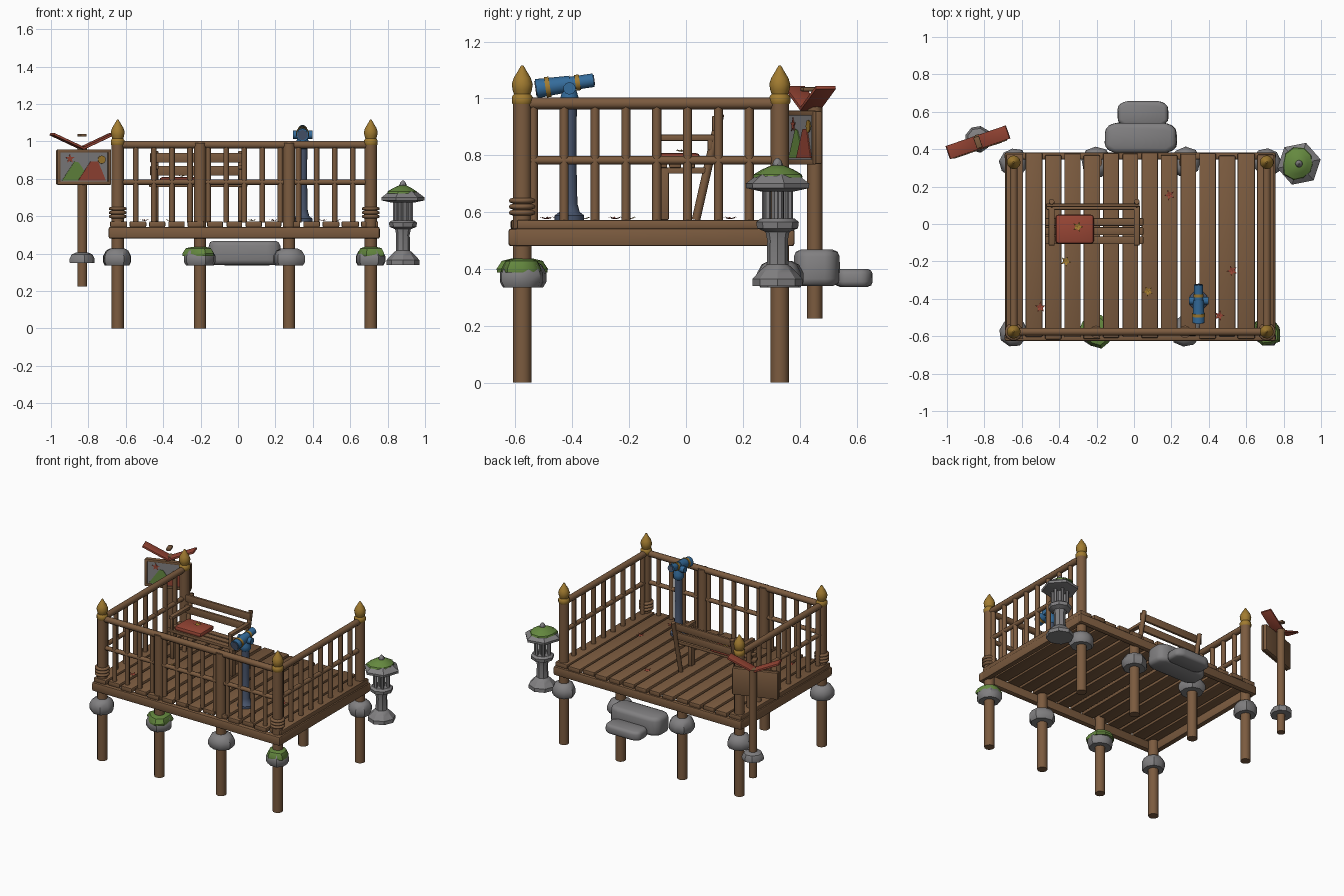
import bpy, bmesh, math, random
from mathutils import Vector, Matrix

if "Cube" in bpy.data.objects:
    bpy.data.objects.remove(bpy.data.objects["Cube"])

random.seed(4)
PI = math.pi


def mat(name, rgb):
    m = bpy.data.materials.new(name)
    m.diffuse_color = (*rgb, 1)
    m.use_nodes = True
    m.node_tree.nodes["Principled BSDF"].inputs["Base Color"].default_value = m.diffuse_color
    return m


WOOD = mat("wood brown", (0.20, 0.105, 0.05))
STONE = mat("stone grey", (0.22, 0.215, 0.22))
MOSS = mat("moss green", (0.13, 0.25, 0.05))
GOLD = mat("brass gold", (0.36, 0.20, 0.03))
RED = mat("brick red", (0.31, 0.06, 0.035))
BLUE = mat("telescope blue", (0.035, 0.15, 0.33))
SLATE = mat("slate blue", (0.065, 0.09, 0.15))


def finish(name, bm, m, M=None, smooth=40, bevel=0):
    bmesh.ops.recalc_face_normals(bm, faces=bm.faces[:])
    if bevel:
        bmesh.ops.bevel(bm, geom=bm.edges[:], offset=bevel, segments=2,
                        profile=0.5, affect='EDGES')
    if M:
        bm.transform(M)
    me = bpy.data.meshes.new(name)
    bm.to_mesh(me)
    bm.free()
    me.materials.append(m)
    ob = bpy.data.objects.new(name, me)
    bpy.context.collection.objects.link(ob)
    bpy.context.view_layer.objects.active = ob
    bpy.ops.object.select_all(action='DESELECT')
    ob.select_set(True)
    if smooth:
        bpy.ops.object.shade_smooth_by_angle(angle=math.radians(smooth))
    return ob


def box(name, lo, hi, m, bevel=0.005, M=None):
    lo, hi = Vector(lo), Vector(hi)
    bm = bmesh.new()
    T = Matrix.Translation((lo + hi) / 2) @ Matrix.Diagonal((*(hi - lo), 1))
    bmesh.ops.create_cube(bm, size=1, matrix=T)
    return finish(name, bm, m, M, 40, bevel)


def rod(name, a, b, r, m, r2=None, n=10):
    a, b = Vector(a), Vector(b)
    d = b - a
    bm = bmesh.new()
    bmesh.ops.create_cone(bm, cap_ends=True, segments=n, radius1=r,
                          radius2=r if r2 is None else r2, depth=d.length)
    M = Matrix.Translation((a + b) / 2) @ d.to_track_quat('Z', 'Y').to_matrix().to_4x4()
    return finish(name, bm, m, M, 50)


def lathe(name, prof, at, m, n=12, jitter=0, smooth=40, turn=0):
    """Spin a (radius, z) profile into a closed solid."""
    bm = bmesh.new()
    wob = [1 + random.uniform(-jitter, jitter) for _ in range(n)]
    rings = [[bm.verts.new((r * wob[i] * math.cos(2 * PI * i / n + turn),
                            r * wob[i] * math.sin(2 * PI * i / n + turn), z))
              for i in range(n)] for r, z in prof]
    for p, q in zip(rings, rings[1:]):
        for i in range(n):
            bm.faces.new((p[i], p[(i + 1) % n], q[(i + 1) % n], q[i]))
    bm.faces.new(rings[0][::-1])
    bm.faces.new(rings[-1])
    return finish(name, bm, m, Matrix.Translation(at), smooth)


def plate(name, pts, y, m, M):
    """Thin plate drawn in the xz plane, used for the painted sign."""
    bm = bmesh.new()
    f = bm.faces.new([bm.verts.new((x, y, z)) for x, z in pts])
    ext = bmesh.ops.extrude_face_region(bm, geom=[f])
    for v in ext['geom']:
        if isinstance(v, bmesh.types.BMVert):
            v.co.y += 0.004
    finish(name, bm, m, M, 0)


def star(cx, cz, r, n=5):
    return [(cx + (r if i % 2 == 0 else r * 0.42) * math.sin(PI * i / n),
             cz + (r if i % 2 == 0 else r * 0.42) * math.cos(PI * i / n)) for i in range(2 * n)]


# Posts, footing stones and moss
XL, XR, YF, YB = -0.643, 0.71, -0.576, 0.33
MIDS = (-0.203, 0.273)
for y in (YF, YB):
    for x in (XL, *MIDS, XR):
        corner = x in (XL, XR)
        top = 0.99 if corner or y == YF else 0.545
        rod("post", (x, y, 0), (x, y, top), 0.033, WOOD, n=12)
        r = 0.078 if corner else 0.084
        lathe("footing_stone", [(r * .86, .335), (r, .355), (r, .385), (r * .8, .415), (r * .5, .428)],
              (x, y, 0), STONE, 9, 0.07, 35, random.random())
        if y == YF and x in (MIDS[0], XR):
            lathe("moss_cap", [(r * .98, .388), (r * 1.0, .40), (r * .8, .428), (r * .45, .436)],
                  (x, y, 0), MOSS, 10, 0.14, 35)
        if corner:
            lathe("finial", [(.03, .975), (.037, .985), (.037, 1.005), (.029, 1.015), (.034, 1.03),
                             (.037, 1.05), (.03, 1.072), (.016, 1.095), (.004, 1.116)], (x, y, 0), GOLD, 12)
            if y == YF:
                for z in (.598, .619, .64):
                    lathe("post_ring", [(.034, z - .01), (.046, z - .006), (.048, z),
                                        (.046, z + .006), (.034, z + .01)], (x, y, 0), WOOD, 14, 0, 60)

# Deck frame and planks
for y0, y1 in ((-.625, -.585), (.345, .382)):
    box("end_beam", (-.692, y0, .48), (.758, y1, .542), WOOD, .01)
for x in (-.672, .738):
    box("side_beam", (x - .018, -.6, .48), (x + .018, .36, .542), WOOD, .006)
N, X0, X1 = 14, -.69, .755
pitch = (X1 - X0) / N
for i in range(N):
    x = X0 + pitch * (i + .5)
    w = pitch / 2 - random.uniform(.005, .01)
    box("deck_plank", (x - w, -.605 + random.uniform(-.012, .012), .541),
        (x + w, .375 + random.uniform(-.012, .008), .572), WOOD, .006)

# Railings on the front and both sides
for z, r in ((.982, .021), (.782, .015)):
    rod("front_rail", (XL, YF, z), (XR, YF, z), r, WOOD)
    for x in (XL, XR):
        rod("side_rail", (x, YF, z), (x, YB, z), r, WOOD)
for i in range(1, 14):
    x = XL + (XR - XL) * i / 14
    if min(abs(x - p) for p in MIDS) > .04:
        rod("front_baluster", (x, YF, .565), (x, YF, .975), .015, WOOD, n=8)
for x in (XL, XR):
    for i in range(8):
        y = -.537 + i * .1085
        rod("side_baluster", (x, y, .565), (x, y, .975), .016, WOOD, n=8)

# Bench
for x in (-.44, .015):
    rod("bench_back_leg", (x, .035, .572), (x, .12, .945), .015, WOOD, n=8)
    box("bench_front_leg", (x - .015, -.105, .572), (x + .015, -.06, .757), WOOD)
    box("bench_arm_post", (x - .011, -.11, .757), (x + .011, -.088, .852), WOOD, .003)
    box("bench_arm", (x - .016, -.115, .85), (x + .016, .1, .872), WOOD)
    box("bench_seat_rail", (x - .012, -.105, .735), (x + .012, .07, .757), WOOD, .003)
for y in (-.087, -.038, .011):
    box("seat_slat", (-.475, y - .021, .755), (.05, y + .021, .777), WOOD)
for z, y in ((.843, .085), (.912, .1)):
    box("back_slat", (-.47, y - .009, z - .026), (.03, y + .009, z + .026), WOOD)
box("cushion", (-.42, -.105, .775), (-.215, .05, .808), RED, .015)

# Telescope on its stand
TX, TY = .345, -.41
lathe("telescope_stand", [(.052, .572), (.052, .588), (.036, .6), (.028, .63), (.024, .8), (.026, .965)],
      (TX, TY, 0), SLATE, 12)
lathe("telescope_mount", [(.026, .96), (.034, .97), (.034, .995), (.024, 1.03)], (TX, TY, 0), BLUE, 12)
rod("telescope_axle", (TX - .052, TY, 1.035), (TX + .052, TY, 1.035), .022, BLUE)
A, B = Vector((TX, -.527, 1.034)), Vector((TX, -.325, 1.064))


def along(t):
    return A.lerp(B, t)


rod("telescope_tube", along(0), along(.6), .034, BLUE, .028, 14)
rod("telescope_front_tube", along(.55), along(1), .024, BLUE, .024, 14)
rod("telescope_lens", along(-.015), along(.02), .027, SLATE, n=14)
rod("telescope_eyepiece", along(.98), along(1.015), .018, SLATE, n=14)
for t, r in ((.2, .036), (.72, .028)):
    rod("brass_ring", along(t - .04), along(t + .04), r, GOLD, n=14)

# Signboard with painted picture and butterfly roof
rod("sign_post", (-.833, .453, .225), (-.833, .453, .975), .027, WOOD)
lathe("sign_footing", [(.068, .35), (.07, .37), (.058, .395), (.035, .405)], (-.833, .453, 0), STONE, 9, .06, 35)
S = Matrix.Translation((-.828, .418, .862)) @ Matrix.Rotation(math.radians(19), 4, 'Z')
box("sign_board", (-.15, -.012, -.093), (.15, .014, .093), WOOD, .006, S)
for s in (-1, 1):
    box("sign_frame", (-.15, -.022, s * .086 - .009), (.15, -.01, s * .086 + .009), WOOD, .003, S)
    box("sign_frame", (s * .143 - .009, -.022, -.093), (s * .143 + .009, -.01, .093), WOOD, .003, S)
    R = S @ Matrix.Translation((0, .02, .094)) @ Matrix.Rotation(math.radians(-24 * s), 4, 'Y')
    box("sign_roof", (min(0, s * .188), -.037, 0), (max(0, s * .188), .037, .013), RED, .002, R)
box("roof_peg", (-.016, -.012, .163), (.016, .052, .178), WOOD, .004, S)
plate("picture_panel", [(-.136, -.079), (.136, -.079), (.136, .079), (-.136, .079)], -.015, STONE, S)
plate("green_hill", [(-.125, -.072), (.035, -.072), (-.03, .025), (-.055, .03)], -.018, MOSS, S)
plate("red_hill", [(-.035, -.072), (.122, -.072), (.078, .03), (.035, .03)], -.021, RED, S)
plate("picture_sun", [(.098 + .022 * math.cos(PI * i / 6), .04 + .022 * math.sin(PI * i / 6))
                      for i in range(12)], -.023, GOLD, S)
plate("picture_star", star(-.08, .045, .026), -.018, RED, S)

# Stone lantern
L = (.882, .322, 0)
lathe("lantern_base", [(.088, .34), (.088, .365), (.07, .385), (.05, .405), (.038, .415), (.036, .5),
                       (.042, .53), (.072, .543), (.075, .565), (.06, .577)], L, STONE, 8, 0, 30)
for i in range(6):
    a = PI / 3 * i + .2
    x, y = L[0] + .046 * math.cos(a), L[1] + .046 * math.sin(a)
    rod("lantern_pillar", (x, y, .57), (x, y, .685), .011, STONE, n=6)
rod("lantern_core", (L[0], L[1], .57), (L[0], L[1], .685), .022, STONE, n=6)
lathe("lantern_roof", [(.06, .672), (.116, .684), (.118, .7), (.08, .728), (.03, .755)], L, STONE, 6, 0, 20, .2)
lathe("lantern_moss", [(.088, .722), (.084, .733), (.055, .75), (.025, .763)], L, MOSS, 10, .15, 35)
lathe("lantern_knob", [(.015, .75), (.02, .765), (.014, .78), (.004, .79)], L, STONE, 8)


# Stepping stones behind the deck
def step(name, lo, hi, bev):
    lo, hi = Vector(lo), Vector(hi)
    bm = bmesh.new()
    bmesh.ops.create_cone(bm, cap_ends=True, segments=8, radius1=1, radius2=.97, depth=1,
                          matrix=Matrix.Rotation(PI / 8, 4, 'Z'))
    for v in bm.verts:  # push the octagon out towards a rounded block
        v.co.x = math.copysign(abs(v.co.x) ** .35, v.co.x) * random.uniform(.97, 1.03)
        v.co.y = math.copysign(abs(v.co.y) ** .5, v.co.y)
    M = Matrix.Translation((lo + hi) / 2) @ Matrix.Diagonal((*((hi - lo) / 2).xy, hi.z - lo.z, 1))
    bm.transform(M)
    finish(name, bm, STONE, None, 50, bev)


step("upper_step", (-.165, .375, .34), (.235, .545, .468), .025)
step("lower_step", (-.09, .52, .337), (.185, .66, .4), .018)

# Fallen leaves
for x, y, z, m in ((-.365, -.2, .575, GOLD), (.075, -.36, .575, GOLD), (-.3, -.015, .812, GOLD),
                   (-.5, -.445, .575, RED), (.19, .155, .575, RED), (.525, -.25, .575, RED),
                   (.455, -.49, .575, RED)):
    bm = bmesh.new()
    hub = bm.verts.new((0, 0, 0))
    rim = [bm.verts.new((px, py, .009 if i % 2 == 0 else .002)) for i, (px, py) in enumerate(star(0, 0, .03))]
    for i in range(10):
        bm.faces.new((hub, rim[i - 1], rim[i]))
    finish("fallen_leaf", bm, m, Matrix.Translation((x, y, z)) @ Matrix.Rotation(random.random() * 6, 4, 'Z'), 0)
